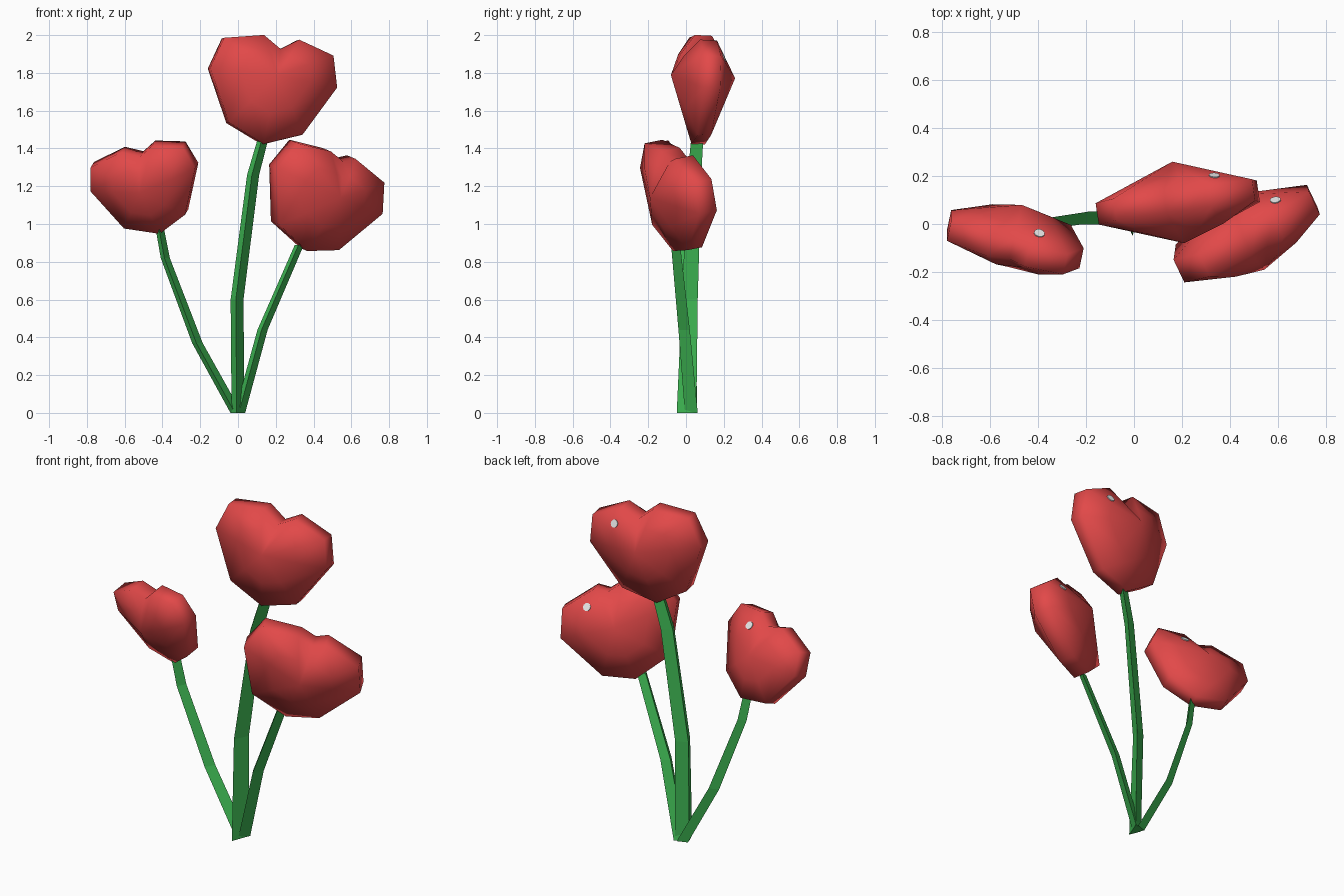
import bpy, bmesh, math
from mathutils import Vector
from mathutils.bvhtree import BVHTree

if "Cube" in bpy.data.objects:
    bpy.data.objects.remove(bpy.data.objects["Cube"])


def material(name, rgb):
    m = bpy.data.materials.new(name)
    m.diffuse_color = (*rgb, 1)
    m.use_nodes = True
    m.node_tree.nodes["Principled BSDF"].inputs["Base Color"].default_value = m.diffuse_color
    return m


RED = material("petal red", (0.76, 0.066, 0.066))
GREEN = material("stem green", (0.05, 0.49, 0.09))
GREY = material("pale grey", (0.80, 0.80, 0.80))


def finish(bm, name, mat, smooth=None):
    bmesh.ops.recalc_face_normals(bm, faces=bm.faces)
    me = bpy.data.meshes.new(name)
    bm.to_mesh(me)
    bm.free()
    me.materials.append(mat)
    ob = bpy.data.objects.new(name, me)
    bpy.context.collection.objects.link(ob)
    if smooth:
        bpy.ops.object.select_all(action='DESELECT')
        ob.select_set(True)
        bpy.context.view_layer.objects.active = ob
        bpy.ops.object.shade_smooth_by_angle(angle=math.radians(smooth))
    return ob


# Heart-shaped flower head: front outline, domed front and back, soft rim
def heart(name, outline, centre, slope, pitch, rim, dome, dot_xz):
    c = Vector(centre)
    n = Vector((slope, -1, pitch)).normalized()      # front direction
    wide = max(abs(x - c.x) for x, z in outline)
    tall = max(abs(z - c.z) for x, z in outline)
    sx, sz = 1 - rim * abs(n.x) / wide, 1 - rim * abs(n.z) / tall
    k = len(outline)
    bm = bmesh.new()
    rims = []
    for side in (1, -1):
        outer, inner = [], []
        peak = c + n * dome * side
        for i, (x, z) in enumerate(outline):
            dx, dz = (x - c.x) * sx, (z - c.z) * sz
            thick = rim * (0.8 if i in (7, 8) else 1)    # thinner at the base
            p = c + Vector((dx, slope * dx + pitch * dz, dz)) + n * thick * side
            q = peak.lerp(p, 0.55)
            if side == 1 and i in (1, 2, 4, 5):          # lobes bulge in front
                q += n * 0.015
            outer.append(bm.verts.new(p))
            inner.append(bm.verts.new(q))
        tip = bm.verts.new(peak)
        for i in range(k):
            j = (i + 1) % k
            bm.faces.new((outer[i], outer[j], inner[j], inner[i]))
            bm.faces.new((inner[i], inner[j], tip))
        rims.append(outer)
    for i in range(k):
        j = (i + 1) % k
        bm.faces.new((rims[0][i], rims[0][j], rims[1][j], rims[1][i]))
    bmesh.ops.recalc_face_normals(bm, faces=bm.faces)
    tree = BVHTree.FromBMesh(bm)
    finish(bm, name, RED, 100)

    # Small pale spot on the back of one lobe
    loc, nor, _, _ = tree.ray_cast(Vector((dot_xz[0], 2, dot_xz[1])), Vector((0, -1, 0)))
    if loc:
        bm = bmesh.new()
        bmesh.ops.create_cone(bm, cap_ends=True, segments=10, radius1=0.023,
                              radius2=0.023, depth=0.009)
        rot = nor.to_track_quat('Z', 'Y')
        for v in bm.verts:
            v.co = rot @ v.co + loc
        finish(bm, name + "_spot", GREY)


heart("top_flower",
      [(-.16, 1.825), (-.085, 1.985), (.13, 2.0), (.22, 1.925), (.32, 1.975),
       (.505, 1.89), (.525, 1.72), (.34, 1.47), (.13, 1.42), (-.06, 1.535)],
      (.185, .09, 1.78), .148, .05, .045, .172, (.335, 1.88))
heart("right_flower",
      [(.165, 1.31), (.28, 1.445), (.47, 1.40), (.54, 1.345), (.61, 1.36),
       (.775, 1.23), (.765, 1.06), (.52, .86), (.34, .855), (.175, 1.0)],
      (.47, -.035, 1.17), .475, -.2, .053, .175, (.59, 1.27))
heart("left_flower",
      [(-.78, 1.32), (-.61, 1.405), (-.51, 1.38), (-.445, 1.44), (-.28, 1.435),
       (-.21, 1.315), (-.265, 1.055), (-.405, .945), (-.6, .975), (-.78, 1.185)],
      (-.495, -.05, 1.21), -.21, -.35, .045, .14, (-.395, 1.37))


# Three-sided stem lofted through level sections (x, y, z, half width, half depth)
def stem(name, sections):
    bm = bmesh.new()
    rings = []
    for x, y, z, a, b in sections:
        corners = ((-.2 * a, -b), (a, b), (-a, .3 * b))
        rings.append([bm.verts.new((x + u, y + v, z)) for u, v in corners])
    for r, s in zip(rings, rings[1:]):
        for i in range(3):
            j = (i + 1) % 3
            bm.faces.new((r[i], r[j], s[j], s[i]))
    bm.faces.new(rings[0])
    bm.faces.new(rings[-1])
    finish(bm, name, GREEN)


stem("top_stem", [(0, .003, 0, .034, .052), (-.005, .02, .6, .034, .042),
                  (.08, .045, 1.26, .032, .036), (.135, .06, 1.46, .028, .032)])
stem("left_stem", [(-.01, .03, 0, .03, .03), (-.215, .025, .37, .028, .027),
                   (-.385, .0, .82, .024, .025), (-.415, -.01, .98, .022, .024)])
stem("right_stem", [(.01, .028, 0, .028, .034), (.13, -.01, .44, .027, .03),
                    (.325, -.055, .89, .024, .024)])
